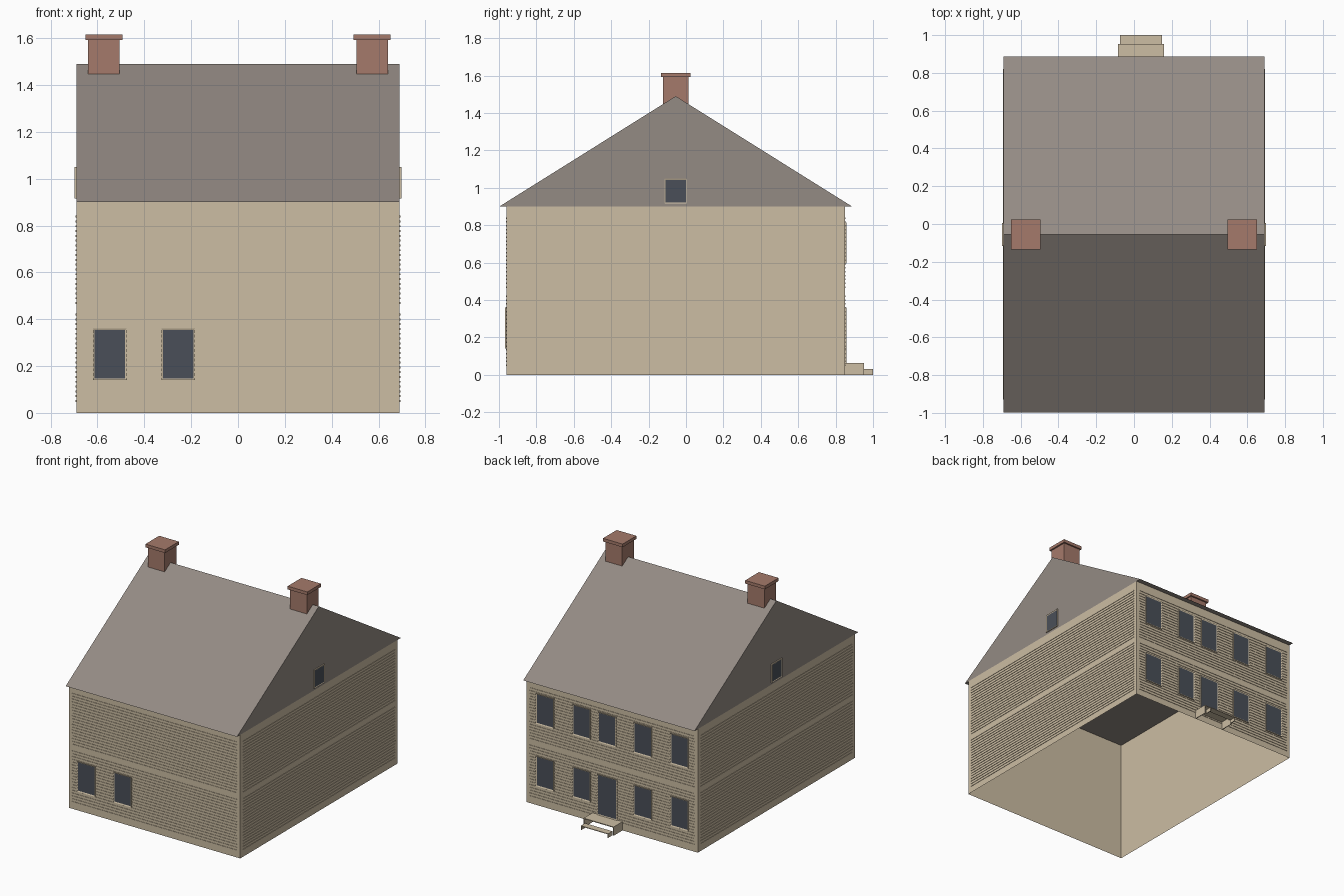
import bpy, bmesh, math
from mathutils import Matrix, Vector

cube = bpy.data.objects.get("Cube")
if cube:
    bpy.data.objects.remove(cube)


def material(name, srgb):
    lin = [(c / 255 / 12.92) if c < 11 else ((c / 255 + 0.055) / 1.055) ** 2.4 for c in srgb]
    m = bpy.data.materials.new(name)
    m.use_nodes = True
    m.diffuse_color = (*lin, 1)
    m.node_tree.nodes["Principled BSDF"].inputs["Base Color"].default_value = (*lin, 1)
    return m


TAN = material("tan_wood", (204, 189, 163))
ROOF = material("roof_grey_brown", (148, 139, 132))
BRICK = material("chimney_brick", (165, 122, 107))
GLASS = material("dark_glass", (74, 79, 88))

# House dimensions: centre line, half sizes and wall height
MID, HALF_X, HALF_Y, WALL_H = -0.055, 0.69, 0.905, 0.90


def finish(name, bm, mats, matrix=Matrix()):
    bm.transform(matrix)
    bmesh.ops.recalc_face_normals(bm, faces=bm.faces)
    mesh = bpy.data.meshes.new(name)
    bm.to_mesh(mesh)
    bm.free()
    for m in mats:
        mesh.materials.append(m)
    obj = bpy.data.objects.new(name, mesh)
    bpy.context.collection.objects.link(obj)
    return obj


def add_box(bm, lo, hi):
    lo, hi = Vector(lo), Vector(hi)
    m = Matrix.Translation((lo + hi) / 2) @ Matrix.Diagonal((*(hi - lo), 1))
    return bmesh.ops.create_cube(bm, size=1, matrix=m)["verts"]


def wall_matrix(turn, distance):
    # Local x runs along the wall, local -y points out of it
    return (Matrix.Translation((0, MID, 0)) @ Matrix.Rotation(math.radians(turn), 4, "Z")
            @ Matrix.Translation((0, -distance, 0)))


FRONT, BACK = wall_matrix(0, HALF_Y), wall_matrix(180, HALF_Y)
RIGHT, LEFT = wall_matrix(90, HALF_X), wall_matrix(-90, HALF_X)


# Hollow wall shell, open above and below
bm = bmesh.new()
add_box(bm, (-HALF_X, MID - HALF_Y, 0), (HALF_X, MID + HALF_Y, WALL_H))
bmesh.ops.delete(bm, geom=[f for f in bm.faces if abs(f.normal.z) > 0.5], context="FACES")
finish("wall_shell", bm, [TAN])


# Rows of thin siding boards, in two panels per wall
def siding(name, matrix, half, rows=19, pitch=0.0205, board=0.008):
    bm = bmesh.new()
    for base in (0.047, 0.465):
        for i in range(rows):
            z = base + i * pitch
            add_box(bm, (-half, -0.003, z), (half, 0, z + board))
    finish(name, bm, [TAN], matrix)


siding("front_siding", FRONT, HALF_X - 0.025)
siding("back_siding", BACK, HALF_X - 0.025)
siding("side_siding_a", RIGHT, HALF_Y - 0.03)
siding("side_siding_b", LEFT, HALF_Y - 0.03)


# Framed opening: inset outer face becomes recessed glass
def opening(name, matrix, x, z0, z1, width, frame=0.01):
    bm = bmesh.new()
    add_box(bm, (x - width / 2, -0.008, z0), (x + width / 2, 0, z1))
    bm.faces.ensure_lookup_table()
    outer = min(bm.faces, key=lambda f: f.calc_center_median().y)
    bmesh.ops.inset_region(bm, faces=[outer], thickness=frame)
    for v in outer.verts:
        v.co.y += 0.003
    outer.material_index = 1
    finish(name, bm, [TAN, GLASS], matrix)


LOW, HIGH, WIN_W = (0.14, 0.36), (0.595, 0.815), 0.144
for i, x in enumerate((-0.547, -0.255)):
    opening(f"front_window_{i + 1}", FRONT, x, *LOW, WIN_W)

DOOR_X = 0.037
for i, x in enumerate((0.538, 0.243, DOOR_X, -0.25, -0.545)):
    opening(f"back_upper_window_{i + 1}", BACK, -x, *HIGH, WIN_W)
    if x != DOOR_X:
        opening(f"back_lower_window_{i + 1}", BACK, -x, *LOW, WIN_W)
opening("back_door", BACK, -DOOR_X, 0.063, 0.36, 0.16)

for name, m in (("gable_window_a", RIGHT), ("gable_window_b", LEFT)):
    opening(name, m, 0, 0.915, 1.05, 0.122)

# Gable roof as a solid prism with a flat underside
bm = bmesh.new()
profile = ((MID - 0.943, WALL_H), (MID + 0.943, WALL_H), (MID, 1.49))
face = bm.faces.new([bm.verts.new((-HALF_X, y, z)) for y, z in profile])
ext = bmesh.ops.extrude_face_region(bm, geom=[face])
bmesh.ops.translate(bm, vec=(2 * HALF_X, 0, 0),
                    verts=[v for v in ext["geom"] if isinstance(v, bmesh.types.BMVert)])
finish("gable_roof", bm, [ROOF])

# Chimneys with caps, one at each end of the ridge
for name, side in (("left", 1), ("right", -1)):
    for part, r, z0, z1 in (("stack", 0.068, 1.38, 1.592), ("cap", 0.079, 1.592, 1.615)):
        bm = bmesh.new()
        add_box(bm, (side * 0.573 - r, MID - r, z0), (side * 0.573 + r, MID + r, z1))
        finish(f"{name}_chimney_{part}", bm, [BRICK])

# Open door steps: thin treads on side boards, no risers
SHEET = 0.005
for name, half, y0, y1, top in (("upper_step", 0.121, 0.85, 0.952, 0.064),
                                ("lower_step", 0.11, 0.952, 1.0, 0.03)):
    bm = bmesh.new()
    add_box(bm, (DOOR_X - half, y0, top - SHEET), (DOOR_X + half, y1, top))
    for edge in (DOOR_X - half, DOOR_X + half - SHEET):
        add_box(bm, (edge, y0, 0), (edge + SHEET, y1, top - SHEET))
    finish(name, bm, [TAN])
